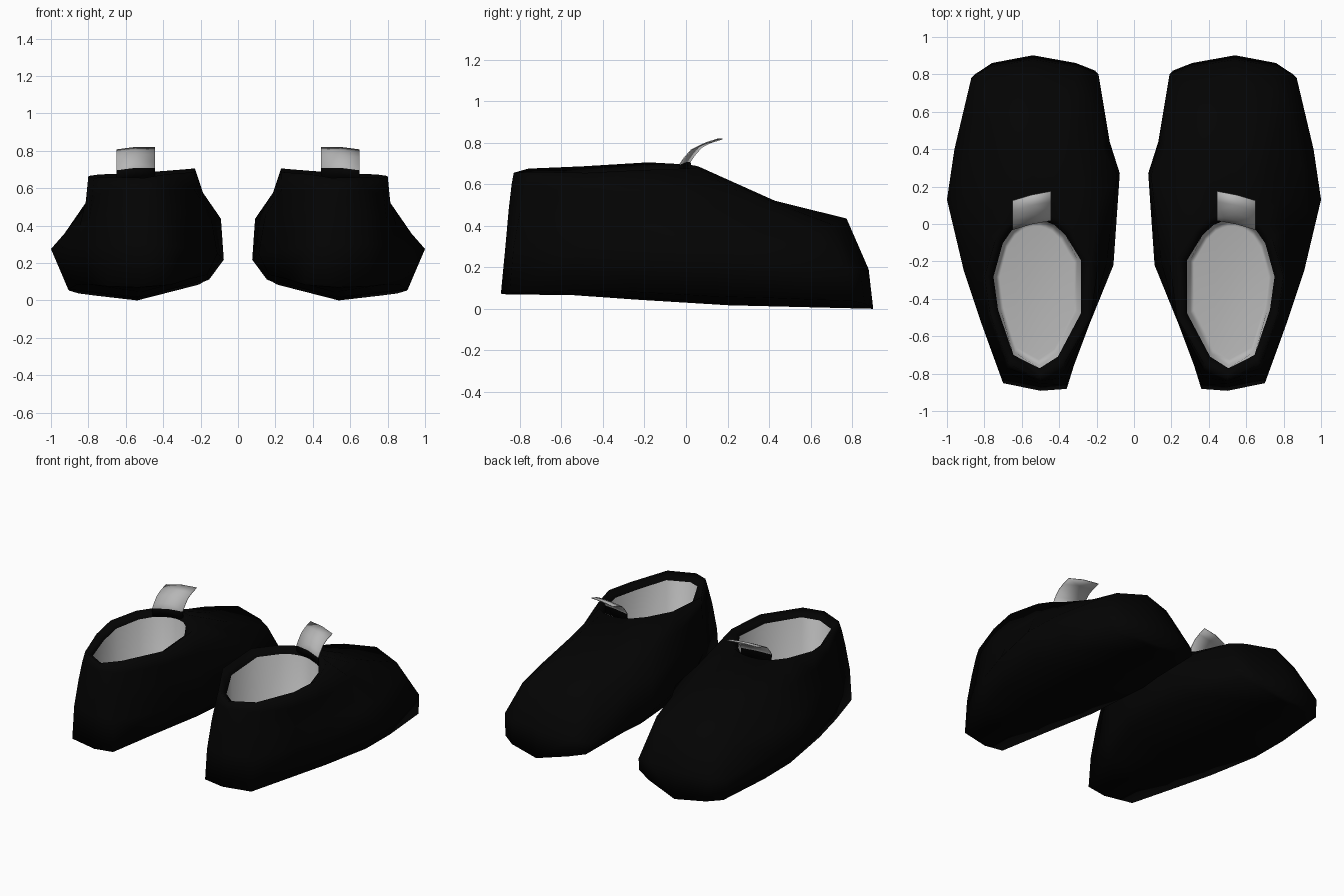
import bpy, bmesh, math
from mathutils import Vector

if "Cube" in bpy.data.objects:
    bpy.data.objects.remove(bpy.data.objects["Cube"])


def material(name, value):
    m = bpy.data.materials.new(name)
    m.use_nodes = True
    colour = (value, value, value, 1)
    m.diffuse_color = colour
    bsdf = m.node_tree.nodes["Principled BSDF"]
    bsdf.inputs["Base Color"].default_value = colour
    bsdf.inputs["Roughness"].default_value = 0.8
    return m


BLACK = material("black upper", 0.001)
GREY = material("light grey lining", 0.47)


def interp(profile, t):
    """Piecewise linear lookup in a list of (position, value)."""
    if t <= profile[0][0]:
        return profile[0][1]
    for (a, va), (b, vb) in zip(profile, profile[1:]):
        if t <= b:
            return va + (vb - va) * (t - a) / (b - a)
    return profile[-1][1]


# Plan outlines, from heel centre round the outer side to the toe and back
WIDEST = [(.5, -.87), (.7, -.83), (.82, -.52), (.91, -.25), (1, .13), (.96, .4),
          (.87, .78), (.77, .84), (.54, .88), (.3, .84), (.19, .8), (.13, .44),
          (.076, .27), (.11, -.22), (.24, -.54), (.36, -.86)]
COLLAR = [(.5, -.83), (.67, -.75), (.77, -.48), (.8, -.28), (.74, -.08), (.68, 0),
          (.62, .04), (.59, .05), (.54, .06), (.49, .06), (.45, .05), (.4, .03),
          (.33, -.03), (.23, -.18), (.23, -.5), (.38, -.76)]
N = len(WIDEST)
CENTRE = .54

# Height profiles along the length
SOLE_Z = [(-.9, .07), (-.48, .065), (-.25, .045), (.08, .02), (.9, 0)]
WIDEST_Z = [(-.87, .3), (.13, .275), (.8, .18), (.88, .19)]
SHOULDER_Z = [(-.85, .48), (.2, .44), (.65, .41), (.77, .435)]
INSTEP_Z = [(-.84, .6), (0, .57), (.43, .52)]
COLLAR_Z = [(-.83, .655), (-.75, .67), (-.5, .67), (-.17, .69), (.06, .685)]
SOLE_WIDTH = [(-.8, 1), (-.5, .93), (.13, .8), (.8, .95)]
# How far each shoulder and instep point lies from the widest line to the collar
SHOULDER_T = [.4, .4, .5, .58, .28, .22, .18, .16, .13, .16, .18, .12, .06, .3, .4, .4]
INSTEP_T = [.75, .75, .8, .88, .72, .64, .58, .56, .55, .56, .56, .5, .42, .65, .7, .75]


def sole_ring():
    ring = []
    for x, y in WIDEST:
        x = CENTRE + (x - CENTRE) * interp(SOLE_WIDTH, y)
        lift = (.04 if x > CENTRE else .09) * abs(x - CENTRE) / .36
        lift *= interp([(-.85, .3), (-.3, 1)], y)
        y *= 1.025
        ring.append((x, y, interp(SOLE_Z, y) + lift))
    return ring


def widest_ring():
    return [(x, y, interp(WIDEST_Z, y) - .1 * max(0, .45 - x)) for x, y in WIDEST]


def blend_ring(factors, heights):
    """Ring between the widest line and the collar, falling on the outer side."""
    ring = []
    for (ax, ay), (bx, by), t in zip(WIDEST, COLLAR, factors):
        x, y = ax + (bx - ax) * t, ay + (by - ay) * t
        ring.append((x, y, interp(heights, y) - .35 * max(0, x - .68)))
    return ring


def opening_ring(sx, sy, drop=0, z=None):
    """Collar outline shrunk towards the middle of the opening."""
    return [(.53 + (x - .53) * sx, -.3 + (y + .3) * sy,
             interp(COLLAR_Z, y) + .06 * (.5 - x) - drop if z is None else z)
            for x, y in COLLAR]


def make_object(name, verts, faces, mats, side):
    bm = bmesh.new()
    vs = [bm.verts.new((x * side, y, z)) for x, y, z in verts]
    for f, mat in faces:
        bm.faces.new([vs[i] for i in f]).material_index = mat
    bmesh.ops.recalc_face_normals(bm, faces=bm.faces)
    for f in bm.faces:
        f.smooth = True
    mesh = bpy.data.meshes.new(name)
    bm.to_mesh(mesh)
    bm.free()
    for m in mats:
        mesh.materials.append(m)
    obj = bpy.data.objects.new(name, mesh)
    bpy.context.collection.objects.link(obj)
    return obj


def make_shoe(label, side):
    # Upper, sloping collar band, lining and insole as one closed loft
    rings = [sole_ring(),
             widest_ring(),
             blend_ring(SHOULDER_T, SHOULDER_Z),
             blend_ring(INSTEP_T, INSTEP_Z),
             opening_ring(1, 1),
             opening_ring(.82, .89, drop=.042),
             opening_ring(.76, .86, z=.13),
             opening_ring(.7, .8, z=.125)]
    verts = [p for ring in rings for p in ring]
    faces = []
    for r in range(len(rings) - 1):
        for i in range(N):
            j = (i + 1) % N
            faces.append(((r * N + i, r * N + j, (r + 1) * N + j, (r + 1) * N + i),
                          1 if r > 4 else 0))
    faces.append((tuple(range((len(rings) - 1) * N, len(rings) * N)), 1))
    # Outsole with a low central ridge
    half = N // 2
    spine = [0]
    for k in range(1, half):
        mid = (Vector(verts[k]) + Vector(verts[N - k])) / 2
        spine.append(len(verts))
        verts.append((mid.x, mid.y, interp(SOLE_Z, mid.y)))
    spine.append(half)
    for k in range(half):
        for edge in (lambda i: i, lambda i: (N - i) % N):
            loop = [edge(k), edge(k + 1), spine[k + 1], spine[k]]
            faces.append((tuple(dict.fromkeys(loop)), 0))
    make_object(label + "_shoe", verts, faces, [BLACK, GREY], side)

    # Curled pull tab with a black stitched foot
    path = [(.005, .65), (.0, .705), (.02, .735), (.055, .775), (.1, .798), (.155, .815)]
    tab = []
    for y, z in path:
        tab += [(.445, y + .02, z + .003), (.55, y, z + .003), (.65, y - .03, z - .01)]
    strips = [((3 * r + c, 3 * r + c + 1, 3 * r + c + 4, 3 * r + c + 3), 0 if r < 1 else 1)
              for r in range(len(path) - 1) for c in range(2)]
    obj = make_object(label + "_pull_tab", tab, strips, [BLACK, GREY], side)
    solid = obj.modifiers.new("thickness", "SOLIDIFY")
    solid.thickness = .005
    solid.offset = 0


for label, side in (("left", 1), ("right", -1)):
    make_shoe(label, side)
